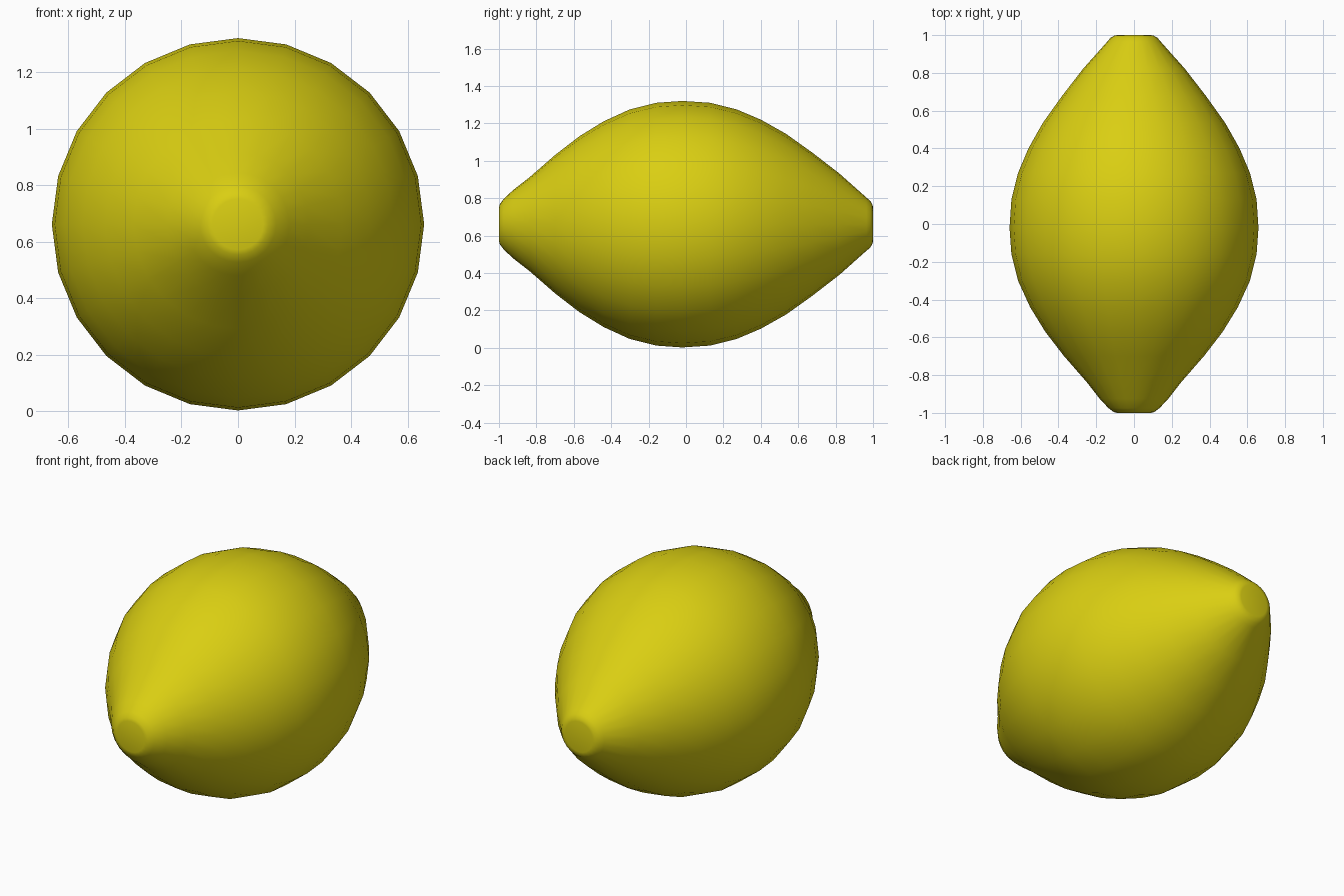
import bpy, bmesh, math

if "Cube" in bpy.data.objects:
    bpy.data.objects.remove(bpy.data.objects["Cube"])

SIDES = 24
CENTRE_Z = 0.661

# Lemon profile: (position along y, radius), stem tip to blunt tip
profile = [(-1.0, 0.09), (-0.995, 0.108), (-0.975, 0.135), (-0.925, 0.182),
           (-0.835, 0.252), (-0.70, 0.370), (-0.57, 0.470), (-0.44, 0.550),
           (-0.30, 0.614), (-0.16, 0.649), (-0.02, 0.659), (0.13, 0.649),
           (0.27, 0.614), (0.40, 0.559), (0.535, 0.483), (0.675, 0.383),
           (0.82, 0.271), (0.965, 0.142), (0.985, 0.125), (0.997, 0.104),
           (1.0, 0.09)]

# Revolve the profile around the y axis
bm = bmesh.new()
rings = []
for y, r in profile:
    rings.append([bm.verts.new((r * math.sin(2 * math.pi * i / SIDES), y,
                                CENTRE_Z + r * math.cos(2 * math.pi * i / SIDES)))
                  for i in range(SIDES)])
for a, b in zip(rings, rings[1:]):
    for i in range(SIDES):
        j = (i + 1) % SIDES
        bm.faces.new((a[i], a[j], b[j], b[i]))

# Flat end caps
bm.faces.new(rings[0])
bm.faces.new(rings[-1])
bmesh.ops.recalc_face_normals(bm, faces=bm.faces)
for f in bm.faces:
    f.smooth = True

mesh = bpy.data.meshes.new("lemon")
bm.to_mesh(mesh)
bm.free()
lemon = bpy.data.objects.new("lemon", mesh)
bpy.context.collection.objects.link(lemon)

# Yellow peel
peel = bpy.data.materials.new("peel")
peel.diffuse_color = (0.70, 0.62, 0.006, 1)
peel.use_nodes = True
peel.node_tree.nodes["Principled BSDF"].inputs["Base Color"].default_value = peel.diffuse_color
mesh.materials.append(peel)
